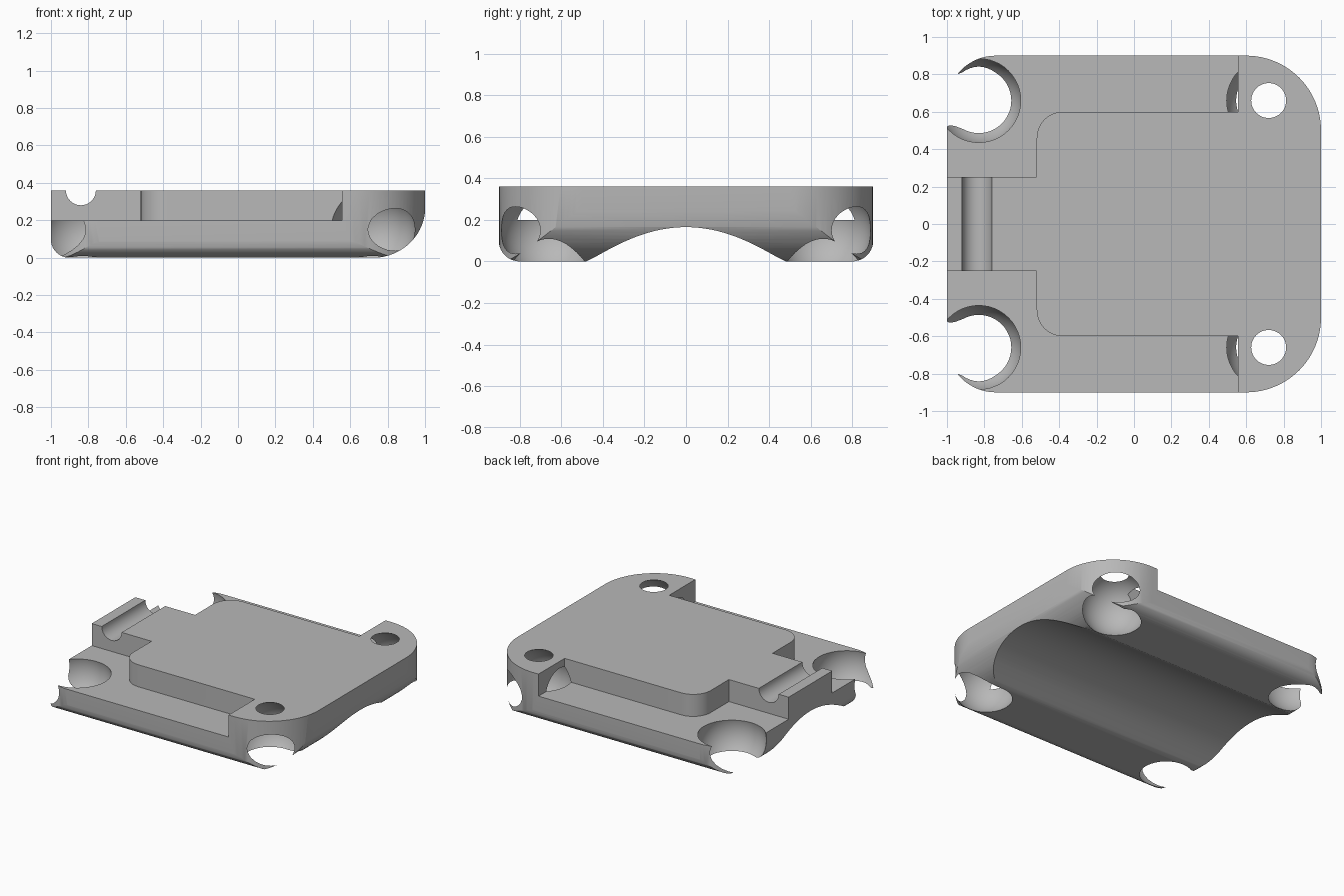
import bpy, bmesh
from math import sin, cos, pi, radians

if "Cube" in bpy.data.objects:
    bpy.data.objects.remove(bpy.data.objects["Cube"])

grey = bpy.data.materials.new("plain grey")
grey.use_nodes = True
colour = (0.48, 0.48, 0.48, 1)
grey.diffuse_color = colour
grey.node_tree.nodes["Principled BSDF"].inputs["Base Color"].default_value = colour


def arc(cx, cy, rx, ry, start, end, n=16):
    """Points along an elliptical arc, angles in degrees."""
    steps = [radians(start + (end - start) * i / n) for i in range(n + 1)]
    return [(cx + rx * cos(a), cy + ry * sin(a)) for a in steps]


def prism(name, outline, axis, lo, hi):
    """Extrude a 2D outline along the given axis."""
    place = {"x": lambda u, v, w: (w, u, v),
             "y": lambda u, v, w: (u, w, v),
             "z": lambda u, v, w: (u, v, w)}[axis]
    bm = bmesh.new()
    rings = [[bm.verts.new(place(u, v, w)) for u, v in outline] for w in (lo, hi)]
    for ring in rings:
        bm.faces.new(ring)
    n = len(outline)
    for i in range(n):
        j = (i + 1) % n
        bm.faces.new((rings[0][i], rings[0][j], rings[1][j], rings[1][i]))
    bmesh.ops.recalc_face_normals(bm, faces=bm.faces)
    return finish(name, bm)


def ball(name, x, y, z, radius):
    bm = bmesh.new()
    bmesh.ops.create_uvsphere(bm, u_segments=48, v_segments=32, radius=radius)
    bmesh.ops.translate(bm, verts=bm.verts, vec=(x, y, z))
    return finish(name, bm)


def finish(name, bm):
    mesh = bpy.data.meshes.new(name)
    bm.to_mesh(mesh)
    bm.free()
    mesh.materials.append(grey)
    obj = bpy.data.objects.new(name, mesh)
    bpy.context.collection.objects.link(obj)
    return obj


def combine(target, tool, operation="DIFFERENCE"):
    """Apply a boolean and discard the tool."""
    mod = target.modifiers.new("cut", "BOOLEAN")
    mod.operation, mod.object, mod.solver = operation, tool, "EXACT"
    bpy.context.view_layer.objects.active = target
    bpy.ops.object.modifier_apply(modifier=mod.name)
    bpy.data.objects.remove(tool)


# Plate outline: large rounded corners at one end, smaller at the other
plan = (arc(0.6, 0.5, 0.4, 0.4, 0, 90, 24) + arc(-0.74, 0.64, 0.26, 0.26, 90, 180)
        + arc(-0.74, -0.64, 0.26, 0.26, 180, 270) + arc(0.6, -0.5, 0.4, 0.4, 270, 360, 24))
plate = prism("mounting_plate", plan, "z", -0.1, 0.36)

# Rounded underside at both ends
side = ([(-1.001, 0.6)] + arc(-0.9, 0.099, 0.101, 0.1, 180, 270, 10)
        + arc(0.72, 0.269, 0.281, 0.27, 270, 360, 20) + [(1.001, 0.6)])
combine(plate, prism("side_profile", side, "y", -1.2, 1.2), "INTERSECT")

# Rounded long edges and the arched channel between the feet
half = 0.48
channel = []
for i in range(33):
    y = -half + 2 * half * i / 32
    t = 1 - (y / half) ** 2
    channel.append((y, 0.165 * t ** 1.15))
front = ([(-0.901, 0.6)] + arc(-0.8, 0.1, 0.101, 0.1, 180, 270, 10) + channel
         + arc(0.8, 0.1, 0.101, 0.1, 270, 360, 10) + [(0.901, 0.6)])
combine(plate, prism("front_profile", front, "x", -1.2, 1.2), "INTERSECT")

# Lowered side ledges with a rounded inner corner, and ball sockets
for s in (1, -1):
    ledge = ([(0.555, 1.2), (0.555, 0.6)] + arc(-0.38, 0.46, 0.14, 0.14, 90, 180, 12)
             + [(-0.52, 0.25), (-1.2, 0.25), (-1.2, 1.2)])
    combine(plate, prism("ledge_cutter", [(x, s * y) for x, y in ledge], "z", 0.2, 0.7))
    for x in (-0.83, 0.72):
        combine(plate, ball("socket_cutter", x, s * 0.66, 0.15, 0.23))

# Half-round groove across the end tab
groove = [(-0.76, 0.5)] + arc(-0.84, 0.36, 0.08, 0.08, 360, 180, 16) + [(-0.92, 0.5)]
combine(plate, prism("groove_cutter", groove, "y", -0.4, 0.4))

bpy.ops.object.select_all(action="DESELECT")
plate.select_set(True)
bpy.context.view_layer.objects.active = plate
bpy.ops.object.shade_smooth_by_angle(angle=radians(30))
